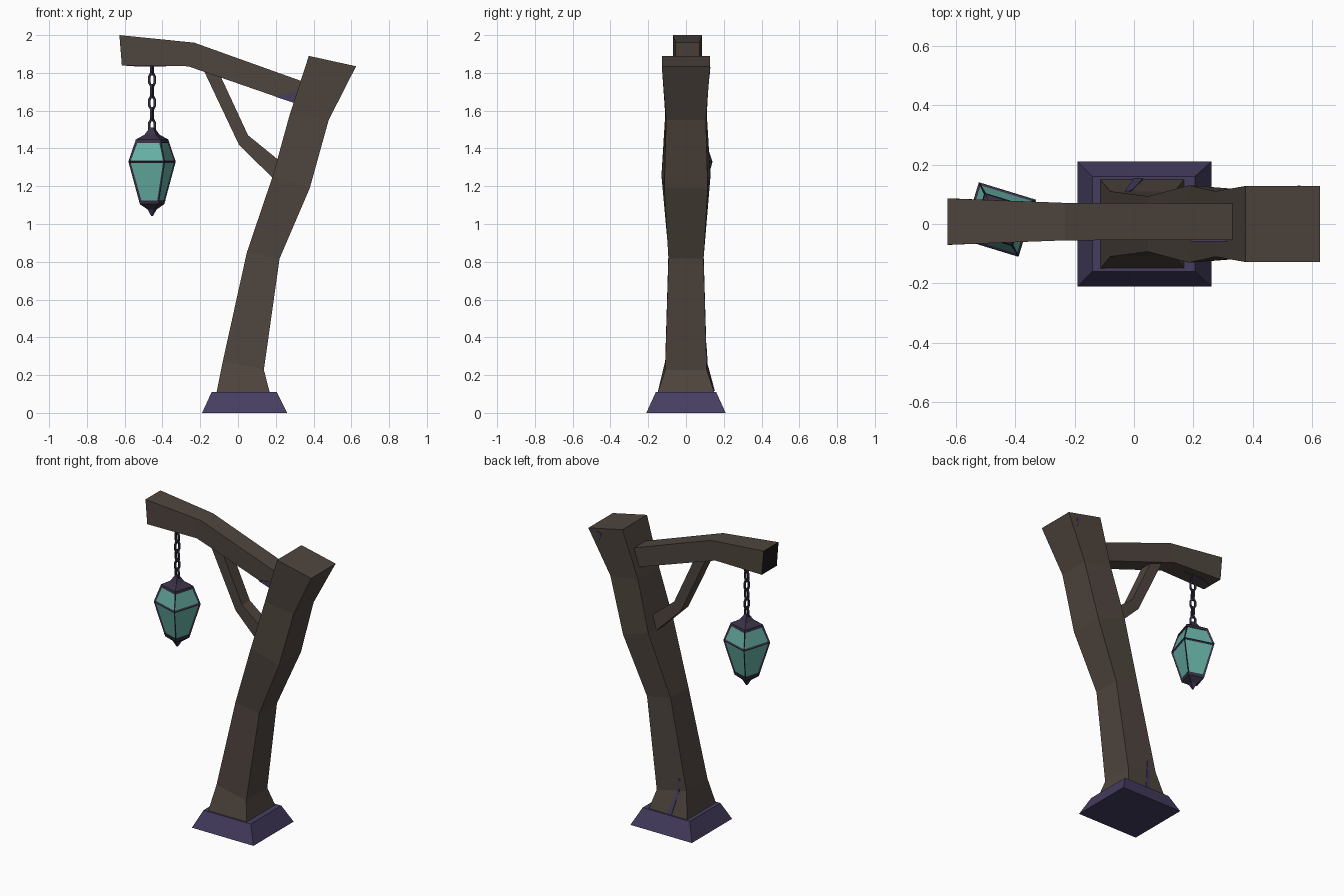
import bpy, bmesh, math
from mathutils import Vector, Matrix

if "Cube" in bpy.data.objects:
    bpy.data.objects.remove(bpy.data.objects["Cube"])


def material(name, rgb):
    m = bpy.data.materials.new(name)
    m.diffuse_color = (*rgb, 1)
    m.use_nodes = True
    m.node_tree.nodes["Principled BSDF"].inputs["Base Color"].default_value = m.diffuse_color
    return m


WOOD = material("dark wood", (0.078, 0.060, 0.049))
END = material("wood end", (0.012, 0.010, 0.009))
PURPLE = material("purple stone", (0.060, 0.047, 0.115))
IRON = material("purple iron", (0.040, 0.031, 0.060))
GLASS = material("teal glass", (0.135, 0.44, 0.38))


def finish(name, bm, *mats):
    bmesh.ops.recalc_face_normals(bm, faces=bm.faces)
    me = bpy.data.meshes.new(name)
    bm.to_mesh(me)
    bm.free()
    ob = bpy.data.objects.new(name, me)
    bpy.context.collection.objects.link(ob)
    for m in mats:
        me.materials.append(m)
    return ob


def loft(rings):
    """Join equal rings of points into a closed solid."""
    bm = bmesh.new()
    vs = [[bm.verts.new(p) for p in r] for r in rings]
    n = len(vs[0])
    for a, b in zip(vs, vs[1:]):
        for i in range(n):
            j = (i + 1) % n
            bm.faces.new((a[i], a[j], b[j], b[i]))
    bm.faces.new(vs[0])
    bm.faces.new(vs[-1])
    bmesh.ops.recalc_face_normals(bm, faces=bm.faces)
    return bm


def timber_ring(xa, za, wa, xb, zb, wb, y=0):
    """Rectangular section between two outline points, with y half widths."""
    return [(xa, y - wa, za), (xb, y - wb, zb), (xb, y + wb, zb), (xa, y + wa, za)]


def square(cx, cy, z, r, turn=0.0):
    """Square ring of half diagonal r."""
    return [(cx + r * math.cos(turn + math.pi / 4 + i * math.pi / 2),
             cy + r * math.sin(turn + math.pi / 4 + i * math.pi / 2), z) for i in range(4)]


def plate(name, points, normal):
    """Thin painted patch lying on a surface."""
    n = Vector(normal).normalized()
    low = [Vector(p) - n * 0.003 for p in points]
    high = [Vector(p) + n * 0.004 for p in points]
    return finish(name, loft([low, high]), PURPLE)


# Stone foot
finish("foot", loft([
    [(-0.19, -0.21, 0), (0.26, -0.21, 0), (0.26, 0.21, 0), (-0.19, 0.21, 0)],
    [(-0.14, -0.16, 0.11), (0.205, -0.16, 0.11), (0.205, 0.16, 0.11), (-0.14, 0.16, 0.11)]]), PURPLE)

# Crooked post
finish("post", loft([timber_ring(*s) for s in (
    (-0.115, 0.10, 0.152, 0.17, 0.10, 0.152),
    (-0.08, 0.275, 0.11, 0.137, 0.228, 0.11),
    (0.047, 0.85, 0.093, 0.22, 0.817, 0.093),
    (0.185, 1.257, 0.13, 0.38, 1.19, 0.115),
    (0.274, 1.58, 0.11, 0.48, 1.55, 0.105),
    (0.375, 1.89, 0.128, 0.625, 1.835, 0.128))]), WOOD)

# Bent beam with a dark sawn end
bm = loft([timber_ring(*s) for s in (
    (-0.628, 2.0, 0.078, -0.615, 1.84, 0.078, 0.008),
    (-0.232, 1.96, 0.063, -0.264, 1.835, 0.063, 0.008),
    (0.335, 1.757, 0.061, 0.30, 1.64, 0.061, 0.008))])
for f in bm.faces:
    f.material_index = 1 if f.normal.x < -0.9 else 0
finish("beam", bm, WOOD, END)

# Curved brace
finish("brace", loft([timber_ring(*s) for s in (
    (-0.20, 1.85, 0.042, -0.115, 1.83, 0.042, 0.008),
    (-0.18, 1.81, 0.042, -0.085, 1.767, 0.042, 0.008),
    (0.005, 1.42, 0.04, 0.053, 1.47, 0.04, 0.008),
    (0.20, 1.227, 0.042, 0.25, 1.31, 0.042, 0.008))]), WOOD)

# Purple cracks and stains
plate("beam_stain", [(0.19, -0.055, 1.677), (0.30, -0.054, 1.64), (0.315, -0.054, 1.70)], (0, -1, 0))
plate("beam_under_stain", [(-0.59, 0.0, 1.84), (-0.52, 0.03, 1.839), (-0.38, 0.02, 1.837), (-0.5, 0.012, 1.838)], (0, 0, -1))
plate("foot_crack_low", [(0.03, 0.149, 0.115), (0.0, 0.149, 0.115), (-0.03, 0.11, 0.26), (-0.008, 0.11, 0.26)], (0, 1, 0.3))
plate("foot_crack_high", [(-0.008, 0.11, 0.26), (-0.03, 0.11, 0.26), (-0.03, 0.107, 0.34), (-0.015, 0.107, 0.34)], (0, 1, 0))
plate("post_top_stain", [(0.53, 0.124, 1.82), (0.56, 0.125, 1.83), (0.55, 0.12, 1.77)], (0, 1, 0))

# Chain of alternating oval links
CX, CY, TURN = -0.455, 0.015, math.radians(-17)
for k in range(6):
    bm = bmesh.new()
    rings = []
    for i in range(8):
        a = i * math.pi / 4 + math.pi / 8
        ring = []
        for j in range(4):
            b = j * math.pi / 2 + math.pi / 4
            r = 0.008 * math.cos(b)
            ring.append(bm.verts.new(((0.017 + r) * math.cos(a), 0.008 * math.sin(b),
                                      (0.036 + r) * math.sin(a))))
        rings.append(ring)
    for i in range(8):
        a, b = rings[i], rings[(i + 1) % 8]
        for j in range(4):
            bm.faces.new((a[j], a[(j + 1) % 4], b[(j + 1) % 4], b[j]))
    turn = TURN + (math.pi / 2 if k % 2 == 0 else 0)
    bm.transform(Matrix.Translation((CX, CY, 1.825 - k * 0.061)) @ Matrix.Rotation(turn, 4, 'Z'))
    finish("chain_link_%d" % (k + 1), bm, IRON)

# Lantern body with recessed glass panes
bm = loft([square(CX, CY, z, r, TURN) for z, r in ((1.105, 0.073), (1.33, 0.142), (1.445, 0.098))])
panes = [f for f in bm.faces if abs(f.normal.z) < 0.9]
bmesh.ops.inset_individual(bm, faces=panes, thickness=0.015, depth=-0.006)
for f in panes:
    f.material_index = 1
finish("lantern", bm, IRON, GLASS)

# Pointed caps
finish("lantern_top", loft([square(CX, CY, z, r, TURN) for z, r in (
    (1.43, 0.102), (1.447, 0.098), (1.473, 0.045), (1.51, 0.014))]), IRON)
finish("lantern_bottom", loft([square(CX, CY, z, r, TURN) for z, r in (
    (1.125, 0.08), (1.105, 0.073), (1.077, 0.027), (1.042, 0.005))]), IRON)
